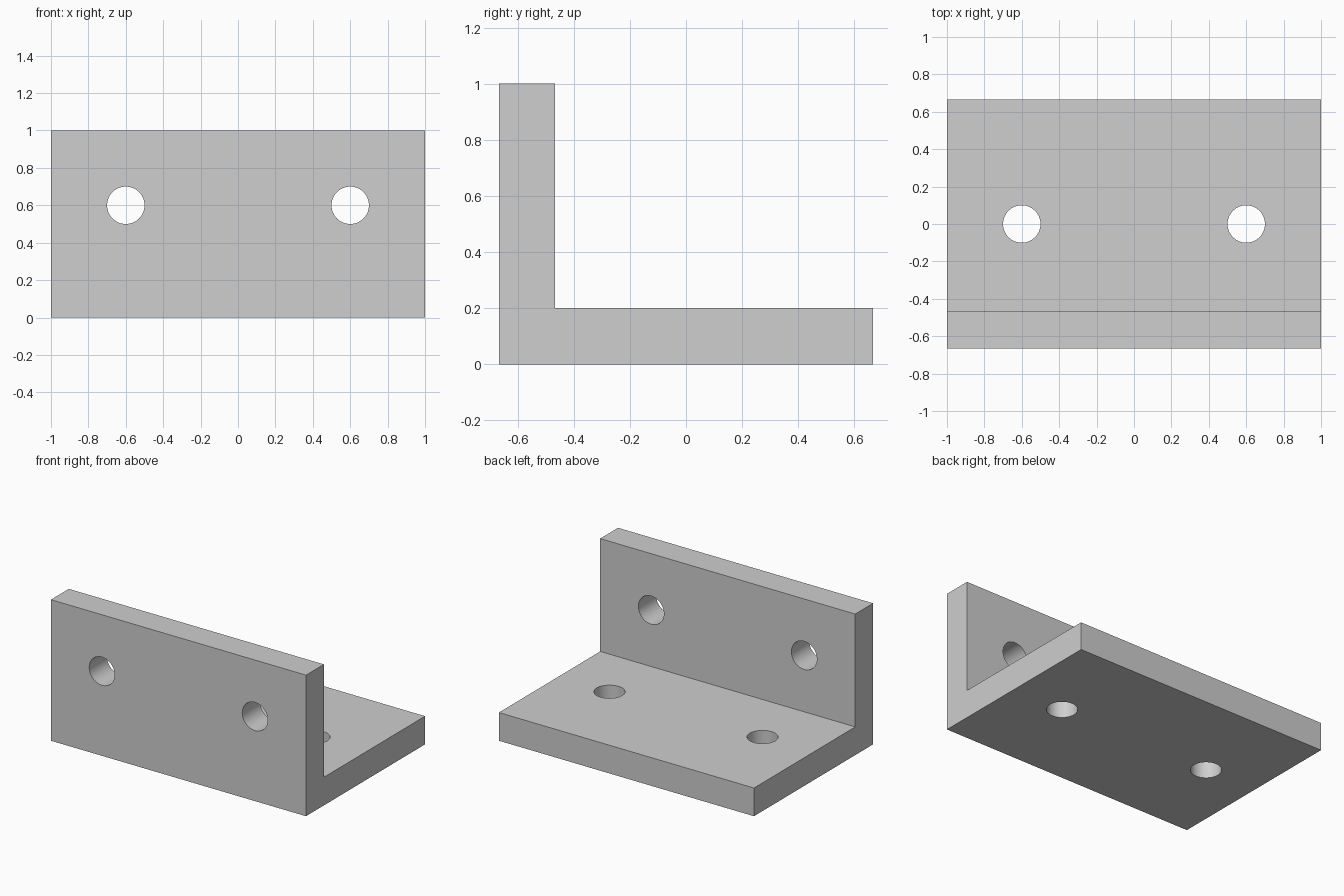
import bpy, bmesh, math

old = bpy.data.objects.get("Cube")
if old:
    bpy.data.objects.remove(old, do_unlink=True)

HALF_W, HALF_D, HEIGHT, THICK = 1.0, 0.6667, 1.0, 0.2
HOLE_X, HOLE_Z, HOLE_R = 0.6, 0.6, 0.1

# Plain grey metal
grey = bpy.data.materials.new("grey_metal")
grey.use_nodes = True
colour = (0.62, 0.62, 0.62, 1)
grey.diffuse_color = colour
grey.node_tree.nodes["Principled BSDF"].inputs["Base Color"].default_value = colour

# L-shaped profile in the y-z plane, extruded along x
inner = -HALF_D + THICK
profile = [(-HALF_D, 0), (HALF_D, 0), (HALF_D, THICK),
           (inner, THICK), (inner, HEIGHT), (-HALF_D, HEIGHT)]
bm = bmesh.new()
face = bm.faces.new([bm.verts.new((-HALF_W, y, z)) for y, z in profile])
side = bmesh.ops.extrude_face_region(bm, geom=[face])
moved = [v for v in side["geom"] if isinstance(v, bmesh.types.BMVert)]
bmesh.ops.translate(bm, verts=moved, vec=(2 * HALF_W, 0, 0))
bmesh.ops.recalc_face_normals(bm, faces=bm.faces)
mesh = bpy.data.meshes.new("angle_bracket")
bm.to_mesh(mesh)
bm.free()
mesh.materials.append(grey)
bracket = bpy.data.objects.new("angle_bracket", mesh)
bpy.context.collection.objects.link(bracket)


def drill(name, location, rotation):
    """Cut a round through-hole in the bracket."""
    bpy.ops.mesh.primitive_cylinder_add(vertices=64, radius=HOLE_R, depth=2 * THICK,
                                        location=location, rotation=rotation)
    cutter = bpy.context.object
    cutter.name = name
    cutter.hide_render = True
    cutter.data.materials.append(grey)
    bpy.context.view_layer.objects.active = bracket
    cut = bracket.modifiers.new(name, "BOOLEAN")
    cut.operation, cut.solver, cut.object = "DIFFERENCE", "EXACT", cutter
    bpy.ops.object.modifier_apply(modifier=cut.name)
    bpy.data.objects.remove(cutter, do_unlink=True)


# Two holes in the upright plate and two in the base plate
for x in (-HOLE_X, HOLE_X):
    drill("wall_hole", (x, -HALF_D + THICK / 2, HOLE_Z), (math.pi / 2, 0, 0))
    drill("base_hole", (x, 0, THICK / 2), (0, 0, 0))

# Round hole walls, crisp plate edges
bpy.ops.object.select_all(action="DESELECT")
bracket.select_set(True)
bpy.context.view_layer.objects.active = bracket
bpy.ops.object.shade_smooth_by_angle(angle=math.radians(30))
